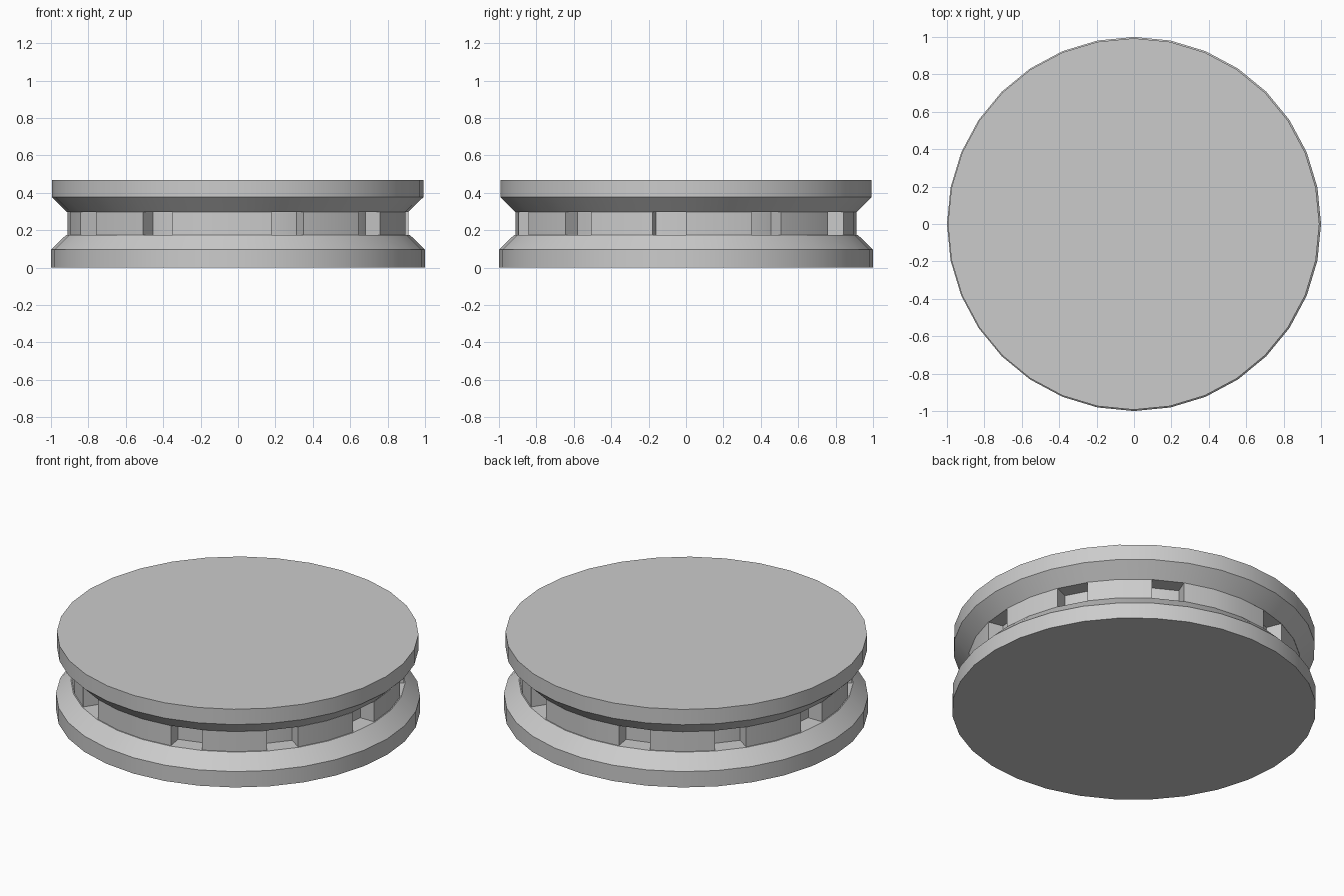
import bpy, bmesh, math

if "Cube" in bpy.data.objects:
    bpy.data.objects.remove(bpy.data.objects["Cube"])

SIDES = 32
Z_LOW, Z_HIGH = 0.176, 0.297
R_WALL, R_CORE = 0.912, 0.82


def point(bm, r, step, z, dx=0.0):
    # steps run from the front (-y) towards +x
    a = math.tau * step / SIDES
    return bm.verts.new((dx + r * math.sin(a), -r * math.cos(a), z))


def finish(bm, name):
    bmesh.ops.recalc_face_normals(bm, faces=bm.faces)
    mesh = bpy.data.meshes.new(name)
    bm.to_mesh(mesh)
    bm.free()
    ob = bpy.data.objects.new(name, mesh)
    bpy.context.collection.objects.link(ob)
    bpy.ops.object.select_all(action='DESELECT')
    ob.select_set(True)
    bpy.context.view_layer.objects.active = ob
    bpy.ops.object.shade_smooth_by_angle(angle=math.radians(20))


def lathe(name, profile, dx=0.0):
    # closed solid from (radius, height) points, capped at both ends
    bm = bmesh.new()
    rings = [[point(bm, r, i, z, dx) for i in range(SIDES)] for r, z in profile]
    for a, b in zip(rings, rings[1:]):
        for i in range(SIDES):
            j = (i + 1) % SIDES
            bm.faces.new((a[i], a[j], b[j], b[i]))
    bm.faces.new(rings[0])
    bm.faces.new(rings[-1])
    finish(bm, name)


def wall_block(name, start, end):
    # curved spacer between two window openings
    bm = bmesh.new()
    sections = [[point(bm, r, s, z) for r, z in
                 ((R_CORE, Z_LOW), (R_WALL, Z_LOW), (R_WALL, Z_HIGH), (R_CORE, Z_HIGH))]
                for s in range(start, end + 1)]
    for a, b in zip(sections, sections[1:]):
        for i in range(4):
            j = (i + 1) % 4
            bm.faces.new((a[i], a[j], b[j], b[i]))
    bm.faces.new(sections[0])
    bm.faces.new(sections[-1])
    finish(bm, name)


# lower and upper flanges, chamfered towards the groove
lathe("lower_flange", [(1.0, 0), (1.0, 0.096), (0.918, Z_LOW)])
lathe("upper_flange", [(0.912, Z_HIGH), (0.993, 0.377), (0.993, 0.47)], dx=-0.002)

# solid hub behind the windows
lathe("core", [(R_CORE, Z_LOW), (R_CORE, Z_HIGH)])

# ten one-facet windows leave ten wall blocks, repeated after half a turn
windows = [1, 4, 7, 10, 13]
windows += [w + 16 for w in windows]
for n, w in enumerate(windows):
    following = windows[n + 1] if n + 1 < len(windows) else windows[0] + SIDES
    wall_block(f"wall_block_{n + 1}", w + 1, following)
